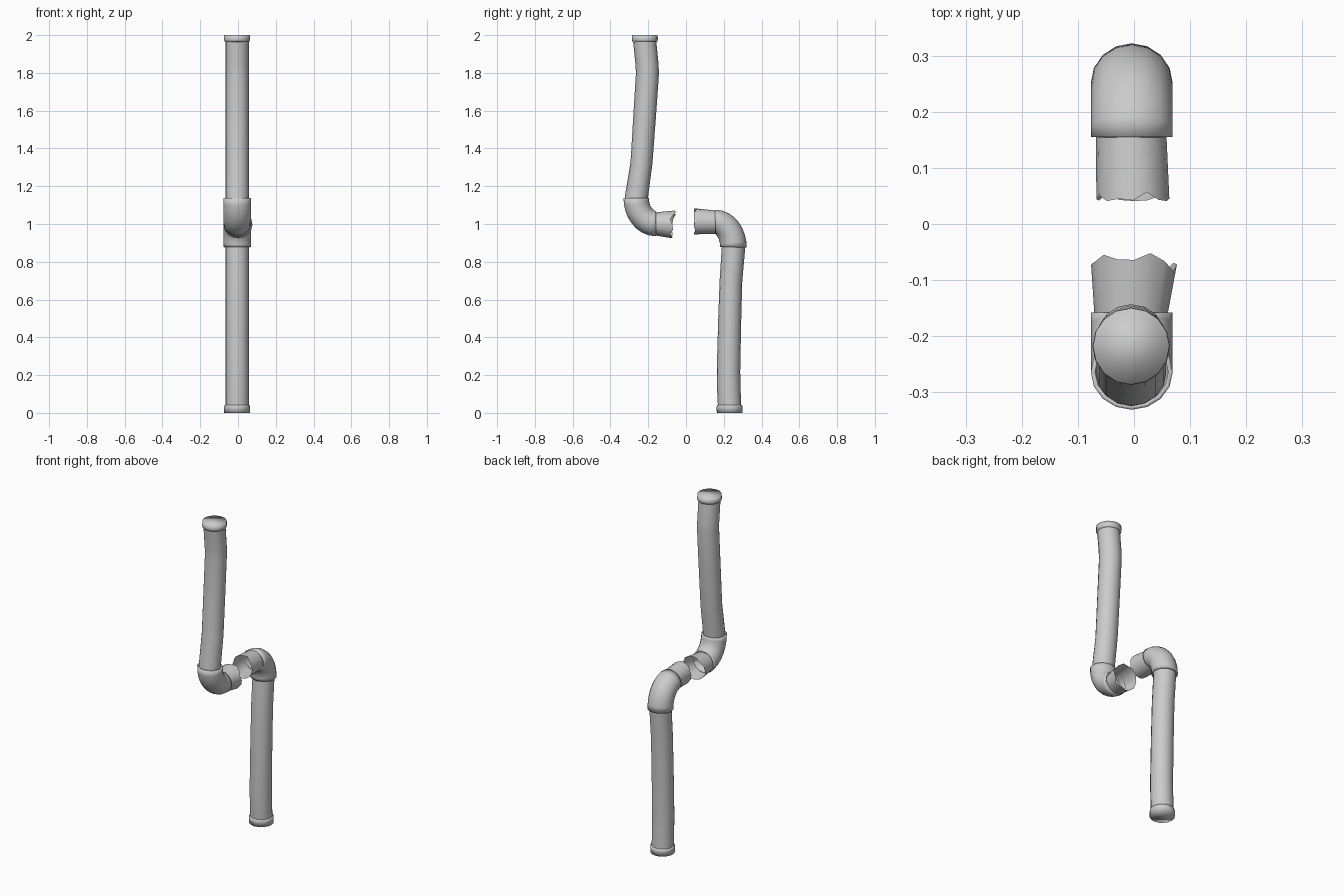
import bpy, bmesh
from math import sin, cos, pi, atan2, radians

if "Cube" in bpy.data.objects:
    bpy.data.objects.remove(bpy.data.objects["Cube"])

SIDES = 16
CX = -0.005


def sweep(name, pts, caps=False, jag=None, shade=40):
    """Tube along (y, z, x radius, in-plane radius, x centre, tilt) rings in the YZ plane."""
    bm = bmesh.new()
    rings = []
    for i, (y, z, rx, rn, cx, ang) in enumerate(pts):
        ring = []
        for k in range(SIDES):
            a = 2 * pi * k / SIDES
            along = jag[k] if jag and i == len(pts) - 1 else 0
            ring.append(bm.verts.new((
                cx + rx * cos(a),
                y - sin(ang) * rn * sin(a) + cos(ang) * along,
                z + cos(ang) * rn * sin(a) + sin(ang) * along)))
        rings.append(ring)
    for a, b in zip(rings, rings[1:]):
        for k in range(SIDES):
            n = (k + 1) % SIDES
            bm.faces.new((a[k], a[n], b[n], b[k]))
    if caps:
        bm.faces.new(rings[0][::-1])
        bm.faces.new(rings[-1])
    bmesh.ops.recalc_face_normals(bm, faces=bm.faces)
    me = bpy.data.meshes.new(name)
    bm.to_mesh(me)
    bm.free()
    ob = bpy.data.objects.new(name, me)
    bpy.context.collection.objects.link(ob)
    bpy.context.view_layer.objects.active = ob
    ob.select_set(True)
    bpy.ops.object.shade_smooth_by_angle(angle=radians(shade))
    ob.select_set(False)
    return ob


def pipe(name, path):
    """Gently bent pipe through (y, z, radius) points, tilted to follow the path."""
    pts = []
    for i, (y, z, r) in enumerate(path):
        p, q = path[max(i - 1, 0)], path[min(i + 1, len(path) - 1)]
        pts.append((y, z, 0.062, r, CX, atan2(q[1] - p[1], q[0] - p[0])))
    return sweep(name, pts, caps=True)


def collar(name, y, profile):
    return sweep(name, [(y, z, r, r, CX, pi / 2) for z, r in profile], caps=True, shade=100)


def elbow(name, cy, cz, a, b, sy, sz, r0, r1):
    """Quarter bend from the broken stub to the upright pipe."""
    pts = []
    for i in range(9):
        t = i / 8 * pi / 2
        r = r0 + (r1 - r0) * i / 8
        ang = atan2(sz * b * sin(t), sy * a * cos(t))
        pts.append((cy + sy * a * sin(t), cz - sz * b * cos(t), 0.073, r, -0.004, ang))
    ob = sweep(name, pts)
    m = ob.modifiers.new("wall", 'SOLIDIFY')
    m.thickness = 0.008
    m.offset = -1
    return ob


# lower half: upright pipe, foot collar, elbow
pipe("lower_pipe", [(0.231, 0.03, 0.062), (0.227, 0.12, 0.062), (0.225, 0.22, 0.062),
                    (0.231, 0.48, 0.061), (0.238, 0.70, 0.060), (0.251, 0.87, 0.062),
                    (0.254, 0.92, 0.060)])
collar("foot_collar", 0.231, [(0, 0.068), (0.03, 0.069), (0.042, 0.066)])
elbow("lower_elbow", 0.155, 0.877, 0.096, 0.133, 1, -1, 0.065, 0.071)

# upper half: upright pipe, top collar, elbow
pipe("upper_pipe", [(-0.268, 1.09, 0.060), (-0.263, 1.14, 0.061), (-0.236, 1.32, 0.058),
                    (-0.219, 1.57, 0.060), (-0.204, 1.80, 0.061), (-0.207, 1.85, 0.061),
                    (-0.219, 1.97, 0.061)])
collar("top_collar", -0.218, [(1.965, 0.066), (1.975, 0.069), (2.0, 0.068)])
elbow("upper_elbow", -0.158, 1.137, 0.106, 0.135, -1, 1, 0.067, 0.067)

# torn pipe stubs facing each other across the gap
sweep("upper_stub", [(-0.19, 1.00, 0.064, 0.058, CX, 0), (-0.155, 1.00, 0.066, 0.062, CX, 0),
                     (-0.072, 0.998, 0.0765, 0.073, 0, 0)],
      jag=[0, -0.012, 0.006, 0.02, 0.008, 0.009, 0.017, 0.004,
           0, -0.008, 0.004, -0.008, -0.006, 0.002, -0.012, 0.003])
sweep("lower_stub", [(0.19, 1.01, 0.062, 0.058, CX, pi), (0.155, 1.01, 0.063, 0.062, CX, pi),
                     (0.045, 1.014, 0.065, 0.069, -0.002, pi)],
      jag=[0, 0.003, -0.004, 0.003, 0.004, 0.002, -0.01, 0.003,
           0.001, -0.006, 0.004, 0, 0.003, -0.012, 0.002, 0.004])
